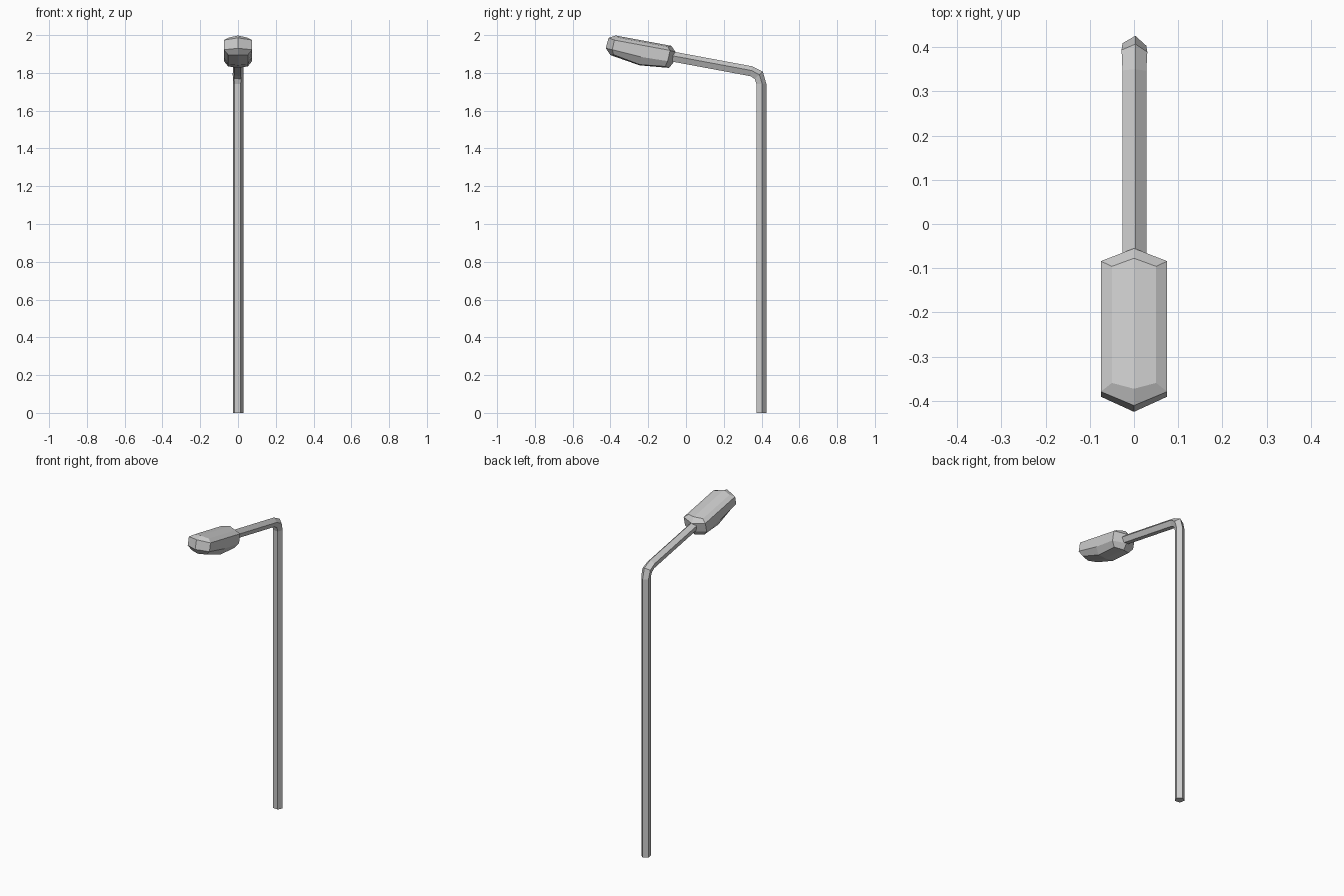
import bpy, bmesh
from math import sin, cos, radians
from mathutils import Vector

if "Cube" in bpy.data.objects:
    bpy.data.objects.remove(bpy.data.objects["Cube"])

TILT = radians(10.5)


def finish(bm, name):
    bmesh.ops.recalc_face_normals(bm, faces=bm.faces[:])
    me = bpy.data.meshes.new(name)
    bm.to_mesh(me)
    bm.free()
    ob = bpy.data.objects.new(name, me)
    bpy.context.collection.objects.link(ob)
    return ob


def bridge(bm, a, b):
    n = len(a)
    for i in range(n):
        bm.faces.new((a[i], a[(i + 1) % n], b[(i + 1) % n], b[i]))


# Bent pole: five-sided tube swept along (y, z, outward angle, scale)
path = [(0.397, 0, 0, 1), (0.397, 1.742, 0, 1), (0.384, 1.786, 42, 1.08),
        (0.345, 1.807, 79.5, 1), (-0.09, 1.888, 79.5, 1)]
bm = bmesh.new()
rings = []
for y, z, ang, s in path:
    out = Vector((0, cos(radians(ang)), sin(radians(ang))))
    ring = []
    for k in range(5):
        a = radians(84 + 72 * k)
        p = Vector((cos(a), 0, 0)) + out * sin(a)
        ring.append(bm.verts.new(Vector((0, y, z)) + p * 0.0285 * s))
    rings.append(ring)
for a, b in zip(rings, rings[1:]):
    bridge(bm, a, b)
bm.faces.new(rings[0])
bm.faces.new(rings[-1])
finish(bm, "pole")

# Lamp head: stacked outlines, pointed at both ends, in a tilted frame
origin = Vector((0, -0.055, 1.883))
along = Vector((0, -cos(TILT), sin(TILT)))
up = Vector((0, sin(TILT), cos(TILT)))
bm = bmesh.new()


def vert(x, u, v):
    return bm.verts.new(origin + Vector((x, 0, 0)) + along * u + up * v)


# half width, then (u, v) of rear tip, rear side, middle side, front side, front tip
layers = [
    (0.052, (0.024, -0.062), (0.045, -0.058), (0.18, -0.073), (0.325, -0.047), (0.341, -0.052)),
    (0.075, (0.005, -0.027), (0.038, -0.028), (0.18, -0.032), (0.337, -0.022), (0.372, -0.021)),
    (0.075, (0.005, 0.027), (0.035, 0.030), (0.18, 0.030), (0.335, 0.030), (0.368, 0.036)),
    (0.050, (0.033, 0.055), (0.050, 0.046), (0.18, 0.046), (0.318, 0.046), (0.333, 0.055)),
]
loops = []
for w, rear, *sides, front in layers:
    loops.append([vert(0, *rear)] + [vert(w, *p) for p in sides] + [vert(0, *front)]
                 + [vert(-w, *p) for p in reversed(sides)])
for a, b in zip(loops, loops[1:]):
    bridge(bm, a, b)
# Top and bottom covers, folded along a central spine
for loop, v in ((loops[0], -0.077), (loops[-1], 0.055)):
    r, r1, m1, f1, f, f2, m2, r2 = loop
    c = vert(0, 0.18, v)
    for q in ((r, r1, m1, c), (c, m1, f1, f), (c, f, f2, m2), (r, c, m2, r2)):
        bm.faces.new(q)
finish(bm, "lamp_head")
